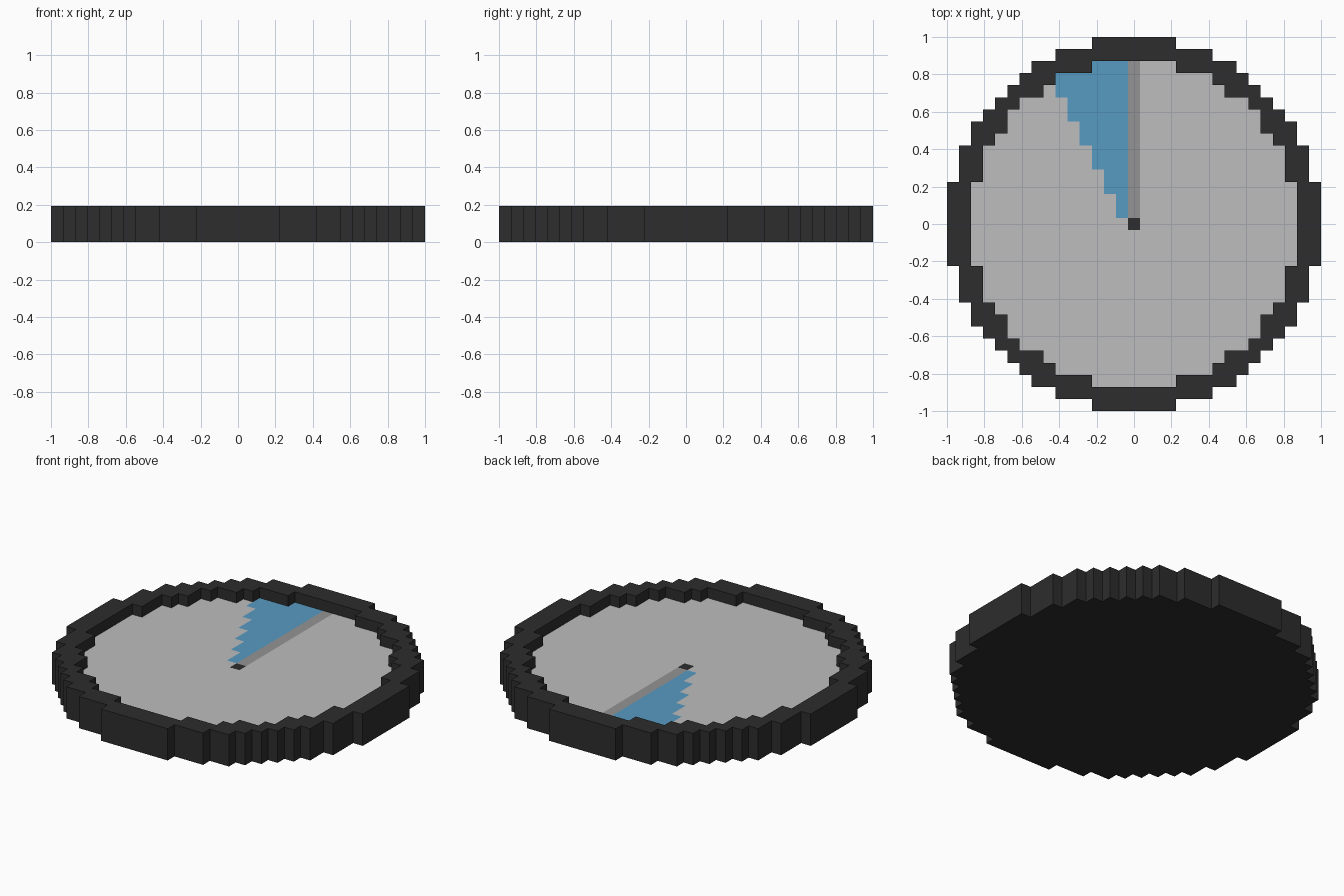
import bpy
import bmesh
import math

cube = bpy.data.objects.get("Cube")
if cube:
    bpy.data.objects.remove(cube, do_unlink=True)

U = 2 / 31  # one block; the disc is 31 blocks across


def material(name, rgb):
    mat = bpy.data.materials.new(name)
    mat.diffuse_color = (*rgb, 1)
    mat.use_nodes = True
    bsdf = next(n for n in mat.node_tree.nodes if n.type == 'BSDF_PRINCIPLED')
    bsdf.inputs["Base Color"].default_value = (*rgb, 1)
    bsdf.inputs["Roughness"].default_value = 0.8
    return mat


CHARCOAL = material("charcoal", (0.026, 0.026, 0.026))
LIGHT_GREY = material("light_grey", (0.515, 0.515, 0.515))
MID_GREY = material("mid_grey", (0.296, 0.296, 0.296))
BLUE = material("blue", (0.098, 0.328, 0.533))


def disc(half_widths):
    """Blocks of a stepped disc; half_widths[j] is the reach of row +-j."""
    return {(i, j)
            for j in range(1 - len(half_widths), len(half_widths))
            for i in range(-half_widths[abs(j)], half_widths[abs(j)] + 1)}


def block_slab(name, cells, bottom, top, mat):
    """Flat sheet of blocks, merged into large faces and thickened downwards."""
    bm = bmesh.new()
    corners = {}

    def corner(i, j):
        if (i, j) not in corners:
            corners[i, j] = bm.verts.new(((i - 0.5) * U, (j - 0.5) * U, top * U))
        return corners[i, j]

    for i, j in sorted(cells):
        bm.faces.new([corner(i, j), corner(i + 1, j),
                      corner(i + 1, j + 1), corner(i, j + 1)])
    # Keep a cut along one line so that rings stay valid faces
    edges = [e for e in bm.edges
             if any(abs(v.co.x - U / 2) > 1e-4 for v in e.verts)]
    bmesh.ops.dissolve_limit(bm, angle_limit=math.radians(1),
                             verts=bm.verts[:], edges=edges)
    mesh = bpy.data.meshes.new(name)
    bm.to_mesh(mesh)
    bm.free()
    mesh.materials.append(mat)
    obj = bpy.data.objects.new(name, mesh)
    bpy.context.collection.objects.link(obj)
    solid = obj.modifiers.new("thickness", 'SOLIDIFY')
    solid.thickness = (top - bottom) * U
    solid.offset = -1
    return obj


# Stepped outlines, from the middle row outwards
outer = disc([15, 15, 15, 15, 14, 14, 14, 13, 13, 12, 11, 10, 9, 8, 6, 3])
inner = disc([13, 13, 13, 13, 12, 12, 12, 11, 10, 10, 9, 7, 6, 3])

# Face markings
hub = {(0, 0)}
hand = {(0, j) for j in range(1, 14)}
wedge = {(i, j) for i, j in inner if j > 0 and -math.ceil(j / 2) <= i < 0}

# Case
block_slab("rim", outer - inner, 0, 3, CHARCOAL)
block_slab("base_plate", inner, 0, 1, CHARCOAL)

# Dial, one block below the rim
block_slab("dial_face", inner - hub - hand - wedge, 1, 2, LIGHT_GREY)
block_slab("sweep_wedge", wedge, 1, 2, BLUE)
block_slab("sweep_hand", hand, 1, 2, MID_GREY)
block_slab("center_hub", hub, 1, 2, CHARCOAL)
